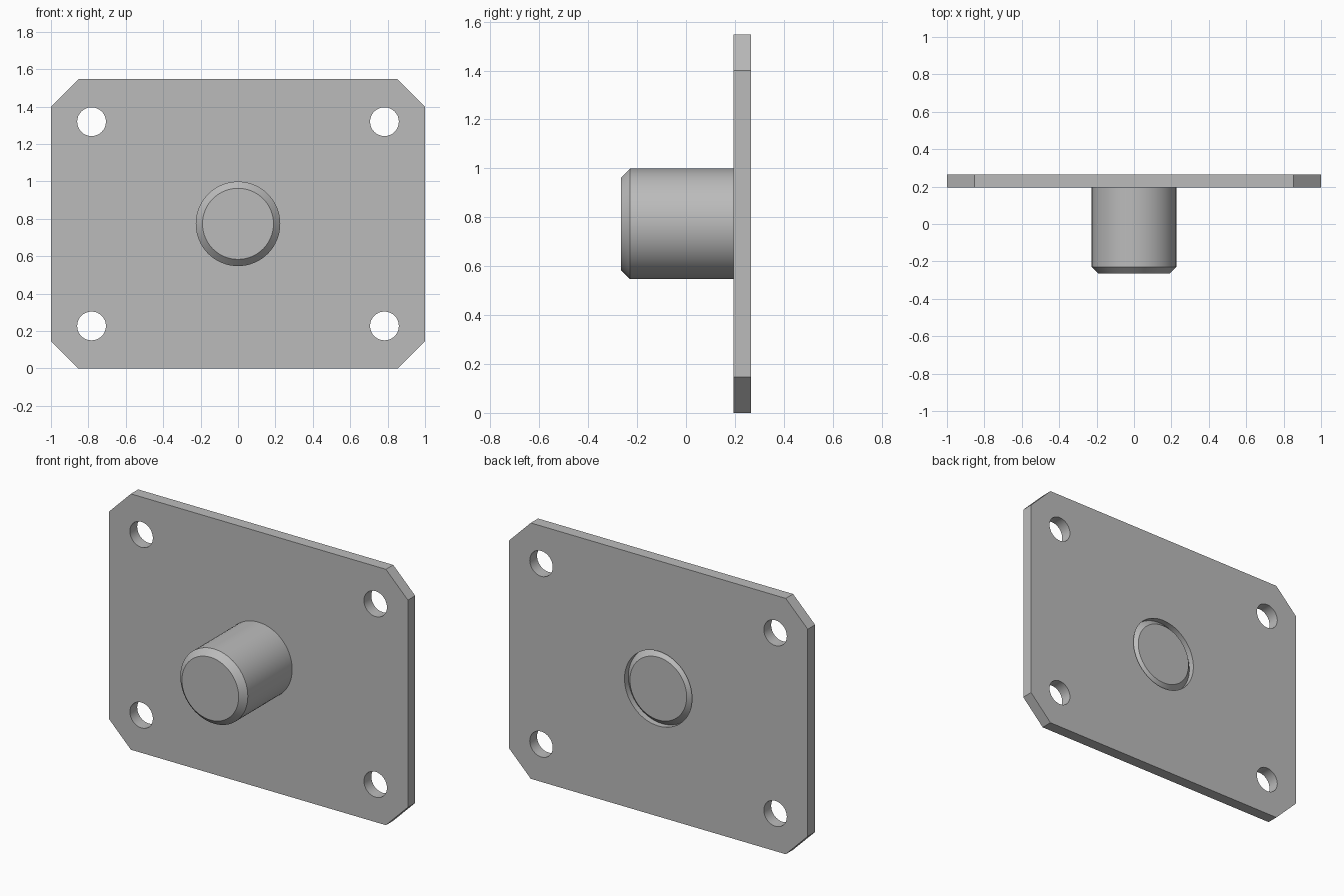
import bpy
import bmesh
from math import cos, sin, tau, radians

if "Cube" in bpy.data.objects:
    bpy.data.objects.remove(bpy.data.objects["Cube"], do_unlink=True)

HEIGHT = 1.547
MID_Z = HEIGHT / 2
BACK, THICK = 0.265, 0.07
CORNER = 0.147
PIN_R, TIP_R, BEVEL = 0.226, 0.19, 0.036
SEGMENTS = 64

steel = bpy.data.materials.new("grey_steel")
steel.use_nodes = True
grey = (0.5, 0.5, 0.5, 1)
steel.diffuse_color = grey
steel.node_tree.nodes["Principled BSDF"].inputs["Base Color"].default_value = grey


def circle(cx, cy, r, n):
    return [(cx + r * cos(tau * i / n), cy + r * sin(tau * i / n)) for i in range(n)]


def finish(obj):
    """Weld the mesh, fix its normals and smooth only the round walls."""
    bm = bmesh.new()
    bm.from_mesh(obj.data)
    bmesh.ops.remove_doubles(bm, verts=bm.verts, dist=0.0001)
    bmesh.ops.recalc_face_normals(bm, faces=bm.faces)
    bm.to_mesh(obj.data)
    bm.free()
    obj.data.materials.clear()
    obj.data.materials.append(steel)
    bpy.ops.object.select_all(action="DESELECT")
    obj.select_set(True)
    bpy.context.view_layer.objects.active = obj
    bpy.ops.object.shade_smooth_by_angle(angle=radians(30))


# Mounting plate: clipped rectangle with four bolt holes and a central bore
h = MID_Z
c = CORNER
quarter = [(1, h - c), (1 - c, h)]
half = quarter + [(-x, y) for x, y in reversed(quarter)]
outline = half + [(-x, -y) for x, y in half]
loops = [outline, circle(0, 0, PIN_R, SEGMENTS)]
loops += [circle(sx * 0.783, sz * 0.546, 0.077, 32) for sx in (-1, 1) for sz in (-1, 1)]

curve = bpy.data.curves.new("mounting_plate", "CURVE")
curve.dimensions = "2D"
curve.fill_mode = "BOTH"
curve.extrude = THICK / 2
for loop in loops:
    spline = curve.splines.new("POLY")
    spline.points.add(len(loop) - 1)
    for point, (x, y) in zip(spline.points, loop):
        point.co = (x, y, 0, 1)
    spline.use_cyclic_u = True
plate = bpy.data.objects.new("mounting_plate", curve)
bpy.context.collection.objects.link(plate)
plate.location = (0, BACK - THICK / 2, MID_Z)
plate.rotation_euler.x = radians(90)
bpy.ops.object.select_all(action="DESELECT")
plate.select_set(True)
bpy.context.view_layer.objects.active = plate
bpy.ops.object.convert(target="MESH")
finish(bpy.context.view_layer.objects.active)

# Pin: bevelled at both ends, its rear end flush with the back of the plate
bm = bmesh.new()
rings = []
for r, y in ((TIP_R, -BACK), (PIN_R, BEVEL - BACK), (PIN_R, BACK - BEVEL), (TIP_R, BACK)):
    rings.append([bm.verts.new((x, y, z)) for x, z in circle(0, 0, r, SEGMENTS)])
for a, b in zip(rings, rings[1:]):
    for i in range(SEGMENTS):
        j = (i + 1) % SEGMENTS
        bm.faces.new((a[i], a[j], b[j], b[i]))
bm.faces.new(rings[0])
bm.faces.new(rings[-1])
mesh = bpy.data.meshes.new("pin")
bm.to_mesh(mesh)
bm.free()
pin = bpy.data.objects.new("pin", mesh)
bpy.context.collection.objects.link(pin)
pin.location.z = MID_Z
finish(pin)
